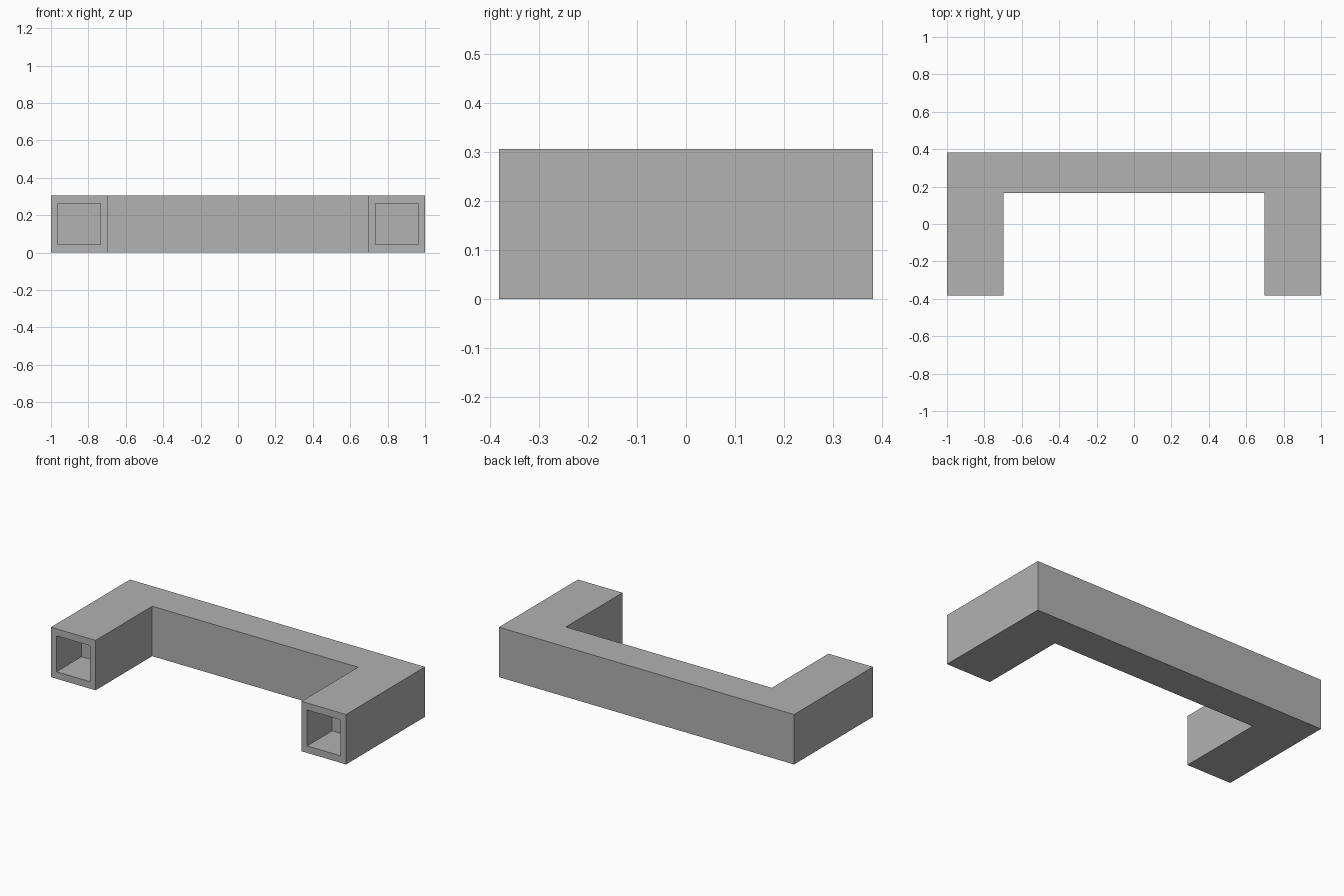
import bpy
import bmesh

if "Cube" in bpy.data.objects:
    bpy.data.objects.remove(bpy.data.objects["Cube"], do_unlink=True)

HALF_W, HALF_D, HEIGHT = 1.0, 0.382, 0.306
LEG_INNER, BAR_FRONT = 0.698, 0.166
POCKET_X, POCKET_Z, POCKET_DEPTH = (0.736, 0.962), (0.043, 0.263), 0.242

# Plain grey material
grey = bpy.data.materials.new("plain grey")
grey.use_nodes = True
colour = (0.445, 0.445, 0.445, 1)
grey.diffuse_color = colour
grey.node_tree.nodes["Principled BSDF"].inputs["Base Color"].default_value = colour


def extruded(name, outline, vector):
    """Closed solid made by pushing a flat outline along a vector."""
    bm = bmesh.new()
    face = bm.faces.new([bm.verts.new(p) for p in outline])
    result = bmesh.ops.extrude_face_region(bm, geom=[face], use_keep_orig=True)
    moved = [v for v in result["geom"] if isinstance(v, bmesh.types.BMVert)]
    bmesh.ops.translate(bm, verts=moved, vec=vector)
    bmesh.ops.recalc_face_normals(bm, faces=bm.faces)
    mesh = bpy.data.meshes.new(name)
    bm.to_mesh(mesh)
    bm.free()
    mesh.materials.append(grey)
    obj = bpy.data.objects.new(name, mesh)
    bpy.context.collection.objects.link(obj)
    return obj


# U-shaped bracket: a back bar with two forward legs
half = [(HALF_W, HALF_D), (HALF_W, -HALF_D), (LEG_INNER, -HALF_D), (LEG_INNER, BAR_FRONT)]
plan = half + [(-x, y) for x, y in reversed(half)]
bracket = extruded("u_bracket", [(x, y, 0) for x, y in plan], (0, 0, HEIGHT))

# Square blind sockets in the leg ends
MARGIN = 0.1
for side, name in ((1, "left"), (-1, "right")):
    (x0, x1), (z0, z1) = POCKET_X, POCKET_Z
    y = -HALF_D - MARGIN
    outline = [(side * x, y, z) for x, z in ((x0, z0), (x1, z0), (x1, z1), (x0, z1))]
    cutter = extruded(name + "_socket_cutter", outline, (0, MARGIN + POCKET_DEPTH, 0))
    cutter.hide_render = True
    cutter.hide_set(True)
    cutter.display_type = 'WIRE'
    cut = bracket.modifiers.new(name + " socket", 'BOOLEAN')
    cut.operation = 'DIFFERENCE'
    cut.solver = 'EXACT'
    cut.object = cutter
